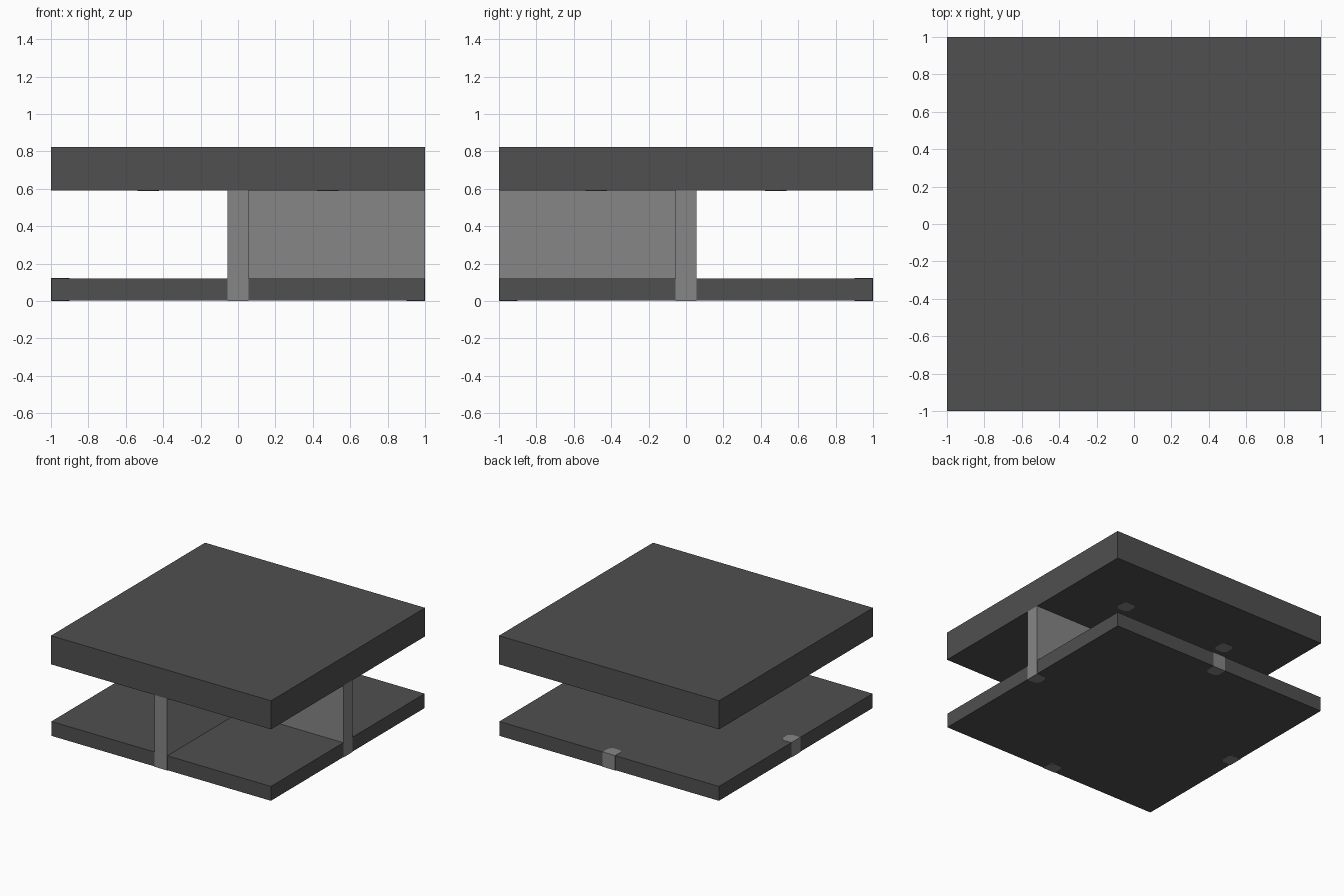
import bpy
import bmesh
from math import pi
from mathutils import Matrix

cube = bpy.data.objects.get("Cube")
if cube:
    bpy.data.objects.remove(cube, do_unlink=True)


def material(name, value):
    mat = bpy.data.materials.new(name)
    mat.use_nodes = True
    colour = (value, value, value, 1)
    mat.diffuse_color = colour
    mat.node_tree.nodes["Principled BSDF"].inputs["Base Color"].default_value = colour
    return mat


def prism(name, outline, bottom, top, mat, turn=0, location=(0, 0, 0)):
    """Extrude a flat outline between two heights."""
    bm = bmesh.new()
    face = bm.faces.new([bm.verts.new((x, y, bottom)) for x, y in outline])
    out = bmesh.ops.extrude_face_region(bm, geom=[face])
    moved = [v for v in out["geom"] if isinstance(v, bmesh.types.BMVert)]
    bmesh.ops.translate(bm, verts=moved, vec=(0, 0, top - bottom))
    bmesh.ops.rotate(bm, verts=bm.verts, matrix=Matrix.Rotation(turn, 3, "Z"))
    bmesh.ops.recalc_face_normals(bm, faces=bm.faces)
    mesh = bpy.data.meshes.new(name)
    bm.to_mesh(mesh)
    bm.free()
    mesh.materials.append(mat)
    obj = bpy.data.objects.new(name, mesh)
    obj.location = location
    bpy.context.collection.objects.link(obj)
    return obj


def square(h):
    return [(-h, -h), (h, -h), (h, h), (-h, h)]


dark = material("dark grey", 0.08)
light = material("light grey", 0.24)
W = 0.057      # half width of walls and posts
C = 0.025      # corner chamfer
FLOOR, CEILING, ROOF = 0.12, 0.59, 0.825
GAP = 0.002    # keeps inlays just proud of the slabs

# Slabs
prism("floor_slab", square(1 - GAP), GAP, FLOOR, dark)
prism("roof_slab", square(1), CEILING, ROOF, dark)

# Corner wall joining the front and side edges
prism("corner_wall",
      [(-W, -1), (W, -1), (W, -W), (1, -W), (1, W), (-W, W)],
      FLOOR - GAP, CEILING + GAP, light)

# Posts let into the middle of each floor edge
inner = -0.9
post = [(-W, -1), (W, -1), (W, inner - C), (W - C, inner),
        (C - W, inner), (-W, inner - C)]
for i, side in enumerate(("front", "left", "back", "right")):
    prism(side + "_floor_post", post, 0, FLOOR + GAP, light, turn=i * pi / 2)

# Chamfered inlays under the roof
inlay = [(C - W, -W), (W - C, -W), (W, C - W), (W, W - C),
         (W - C, W), (C - W, W), (-W, W - C), (-W, C - W)]
for x, side in ((-0.48, "right"), (0.48, "left")):
    for y, end in ((-0.48, "front"), (0.48, "back")):
        prism(f"{end}_{side}_ceiling_inlay", inlay, CEILING - GAP,
              CEILING + GAP, light, location=(x, y, 0))
